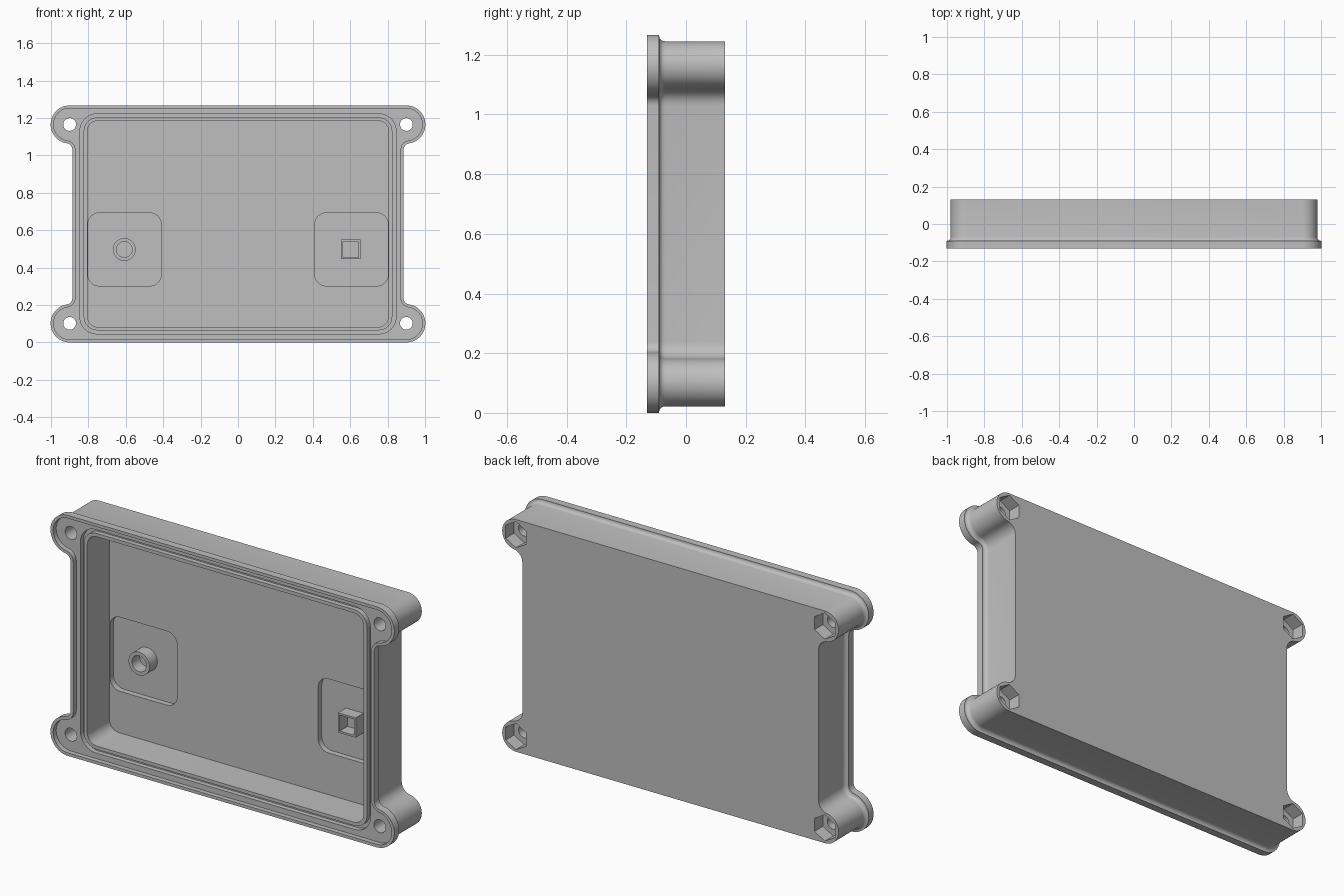
import bpy, bmesh, math

if "Cube" in bpy.data.objects:
    bpy.data.objects.remove(bpy.data.objects["Cube"], do_unlink=True)

MID = 0.6335          # mid height of the enclosure
EAR_X, EAR_Z = 0.9, 0.5315   # screw ear centre, measured from the middle

grey = bpy.data.materials.new("plain grey")
grey.use_nodes = True
grey.diffuse_color = (0.52, 0.52, 0.52, 1)
grey.node_tree.nodes["Principled BSDF"].inputs["Base Color"].default_value = (0.52, 0.52, 0.52, 1)


def arc(cx, cz, r, a, b, n):
    return [(cx + r * math.cos(a + (b - a) * i / n),
             cz + r * math.sin(a + (b - a) * i / n)) for i in range(n + 1)]


def eared_outline(d):
    """Case outline with four screw ears, offset inwards by d."""
    side, ear, fillet = 0.885 - d, 0.102 - d, 0.035 + d
    fx, reach = side + fillet, ear + fillet
    fz = EAR_Z - math.sqrt(reach ** 2 - (fx - EAR_X) ** 2)
    turn = math.atan2(EAR_Z - fz, EAR_X - fx)
    q = arc(fx, fz, fillet, math.pi, turn, 8)
    q += arc(EAR_X, EAR_Z, ear, turn - math.pi, math.pi / 2, 24)[1:]
    top = q + [(-x, z) for x, z in reversed(q)]
    return [(x, z + MID) for x, z in top + [(-x, -z) for x, z in top]]


def rounded_rect(cx, cz, w, h, r, n=8):
    pts = []
    for k, (sx, sz) in enumerate([(1, 1), (-1, 1), (-1, -1), (1, -1)]):
        a = k * math.pi / 2
        pts += arc(cx + sx * (w - r), cz + sz * (h - r), r, a, a + math.pi / 2, n)
    return pts


def ngon(cx, cz, r, n):
    a = math.pi / 2
    return arc(cx, cz, r, a, a + math.tau, n)[:-1]


def loft(name, sections, ring=False):
    """Bridge (outline, y) sections; cap the ends, or close into a ring."""
    bm = bmesh.new()
    loops = [[bm.verts.new((x, y, z)) for x, z in pts] for pts, y in sections]
    pairs = list(zip(loops, loops[1:]))
    if ring:
        pairs.append((loops[-1], loops[0]))
    else:
        bm.faces.new(loops[0])
        bm.faces.new(loops[-1])
    for a, b in pairs:
        n = len(a)
        for i in range(n):
            bm.faces.new((a[i], a[(i + 1) % n], b[(i + 1) % n], b[i]))
    bmesh.ops.recalc_face_normals(bm, faces=bm.faces)
    me = bpy.data.meshes.new(name)
    bm.to_mesh(me)
    bm.free()
    me.materials.append(grey)
    ob = bpy.data.objects.new(name, me)
    bpy.context.collection.objects.link(ob)
    return ob


def activate(ob):
    bpy.ops.object.select_all(action="DESELECT")
    ob.select_set(True)
    bpy.context.view_layer.objects.active = ob


def cut(target, cutter):
    cutter.hide_render = True
    activate(target)
    mod = target.modifiers.new("cut", "BOOLEAN")
    mod.operation, mod.solver, mod.object = "DIFFERENCE", "EXACT", cutter
    bpy.ops.object.modifier_apply(modifier=mod.name)
    bpy.data.objects.remove(cutter, do_unlink=True)


def prism(pts, y0, y1):
    return loft("cutter", [(pts, y0), (pts, y1)])


def tube(name, outer, inner, y0, y1):
    return loft(name, [(outer, y0), (outer, y1), (inner, y1), (inner, y0)], ring=True)


# Case shell: recessed front face, thin rim, flange, cove and body
FACE, FRONT, BACK = -0.105, -0.13, 0.13
profile = [(0.016, FACE), (0.016, FRONT), (0, FRONT), (0, -0.09)]
profile += [(0.004 + 0.018 * math.sin(t), -0.07 - 0.02 * math.cos(t))
            for t in [i * math.pi / 8 for i in range(5)]]
profile.append((0.022, BACK))
case = loft("case", [(eared_outline(d), y) for d, y in profile])

# Main cavity and the seal groove around it
FLOOR, POCKET = 0.08, 0.11
cut(case, prism(rounded_rect(0, MID, 0.805, 0.551, 0.055), -0.2, FLOOR))
cut(case, tube("cutter", rounded_rect(0, MID, 0.845, 0.588, 0.09),
               rounded_rect(0, MID, 0.825, 0.569, 0.073), -0.2, -0.08))

for sx in (-1, 1):
    # Sunken pads in the floor
    cut(case, prism(rounded_rect(sx * 0.607, 0.497, 0.196, 0.195, 0.06), 0.0, POCKET))
    # Screw holes with hexagonal nut pockets at the back
    for sz in (-1, 1):
        x, z = sx * EAR_X, MID + sz * EAR_Z
        cut(case, prism(ngon(x, z, 0.034, 32), -0.2, 0.2))
        cut(case, prism(ngon(x, z, 0.069, 6), 0.06, 0.2))

# Hollow bosses standing on the pads
round_boss = tube("round_boss", ngon(-0.608, 0.497, 0.061, 40),
                  ngon(-0.608, 0.497, 0.042, 40), 0.045, POCKET + 0.005)
square_boss = tube("square_boss", rounded_rect(0.603, 0.497, 0.052, 0.052, 0.001, 1),
                   rounded_rect(0.603, 0.497, 0.042, 0.042, 0.001, 1),
                   0.045, POCKET + 0.005)

for ob in (case, round_boss, square_boss):
    activate(ob)
    bpy.ops.object.shade_smooth_by_angle(angle=math.radians(30))
